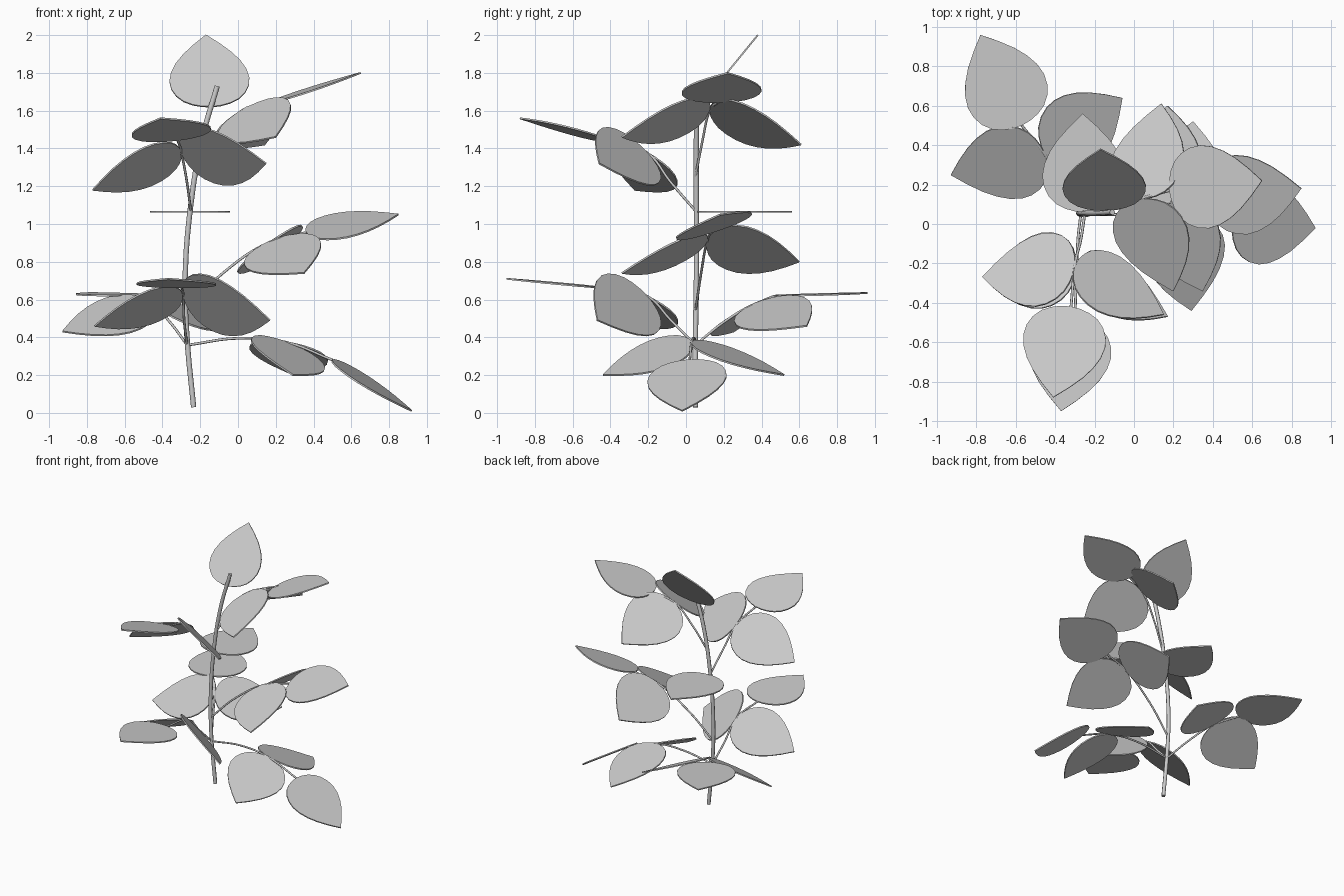
import bpy
import bmesh
from mathutils import Vector

cube = bpy.data.objects.get("Cube")
if cube:
    bpy.data.objects.remove(cube, do_unlink=True)

# One plain grey for the whole plant
grey = bpy.data.materials.new("plain_grey")
grey.use_nodes = True
colour = (0.6, 0.6, 0.6, 1.0)
grey.diffuse_color = colour
grey.node_tree.nodes["Principled BSDF"].inputs["Base Color"].default_value = colour

# Half outline of a leaf: fraction of the length, half width
LEAF_OUTLINE = [
    (0.0, 0.0), (0.01, 0.05), (0.04, 0.1), (0.09, 0.145), (0.17, 0.182),
    (0.27, 0.205), (0.38, 0.212), (0.5, 0.2), (0.62, 0.172),
    (0.74, 0.13), (0.87, 0.07), (1.0, 0.0),
]
LEAF_THICKNESS = 0.009
STEM_RADIUS = 0.014
TWIG_RADIUS = 0.007


def link(name, data):
    data.materials.append(grey)
    obj = bpy.data.objects.new(name, data)
    bpy.context.scene.collection.objects.link(obj)
    return obj


def make_leaf(name, base, tip, side):
    """Flat pointed leaf from base to tip, spreading along the side direction."""
    base, tip, side = Vector(base), Vector(tip), Vector(side)
    along = tip - base
    axis = along.normalized()
    across = (side - axis * side.dot(axis)).normalized()
    normal = across.cross(axis)
    outline = LEAF_OUTLINE + [(t, -w) for t, w in reversed(LEAF_OUTLINE[1:-1])]

    bm = bmesh.new()
    lift = normal * LEAF_THICKNESS / 2
    verts = [bm.verts.new(base + along * t + across * w - lift) for t, w in outline]
    blade = bm.faces.new(verts)
    grown = bmesh.ops.extrude_face_region(bm, geom=[blade], use_keep_orig=True)
    top = [v for v in grown["geom"] if isinstance(v, bmesh.types.BMVert)]
    bmesh.ops.translate(bm, verts=top, vec=lift * 2)
    bmesh.ops.recalc_face_normals(bm, faces=bm.faces)
    mesh = bpy.data.meshes.new(name)
    bm.to_mesh(mesh)
    bm.free()
    return link(name, mesh)


def make_stalk(name, path, radius):
    """Round stalk that bends smoothly through the path points."""
    curve = bpy.data.curves.new(name, "CURVE")
    curve.dimensions = "3D"
    curve.bevel_depth = radius
    curve.bevel_resolution = 2
    curve.resolution_u = 6
    curve.use_fill_caps = True
    spline = curve.splines.new("BEZIER")
    spline.bezier_points.add(len(path) - 1)
    for point, position in zip(spline.bezier_points, path):
        point.co = position
        point.handle_left_type = point.handle_right_type = "AUTO"
    return link(name, curve)


def make_branch(name, path, end_leaf, first_leaf, second_leaf):
    """Twig with a leaf at its end and a pair at its last joint.
    Each leaf is given as its tip and its side direction."""
    make_stalk(name + "_twig", path, TWIG_RADIUS)
    make_leaf(name + "_end_leaf", path[-1], *end_leaf)
    make_leaf(name + "_first_side_leaf", path[-2], *first_leaf)
    make_leaf(name + "_second_side_leaf", path[-2], *second_leaf)


# Main stem, with its top leaf and a level leaf behind
make_stalk("main_stem", [
    (-0.235, 0.05, 0.03), (-0.27, 0.05, 0.4), (-0.28, 0.055, 0.7),
    (-0.25, 0.055, 1.1), (-0.19, 0.055, 1.45), (-0.11, 0.06, 1.73),
], STEM_RADIUS)
make_leaf("top_leaf", (-0.14, 0.07, 1.62), (-0.17, 0.38, 2.0), (1, 0, 0))
make_leaf("level_back_leaf", (-0.25, 0.06, 1.065), (-0.26, 0.56, 1.065), (1, 0, 0))

# Lower whorl of three branches
make_branch(
    "lower_left",
    [(-0.26, 0.05, 0.36), (0, 0.045, 0.395), (0.25, 0.03, 0.375), (0.5, 0.02, 0.28)],
    end_leaf=((0.92, -0.02, 0.01), (0, 0.4, 0.06)),
    first_leaf=((0.29, -0.44, 0.2), (0.38, 0.05, -0.15)),
    second_leaf=((0.3, 0.52, 0.2), (0.4, 0, -0.08)),
)
make_branch(
    "lower_front",
    [(-0.27, 0.05, 0.36), (-0.285, -0.08, 0.49), (-0.29, -0.21, 0.62), (-0.3, -0.47, 0.665)],
    end_leaf=((-0.37, -0.95, 0.71), (0.42, -0.06, 0)),
    first_leaf=((-0.76, -0.28, 0.46), (0, -0.38, 0.18)),
    second_leaf=((0.17, -0.47, 0.49), (0.1, -0.33, 0.22)),
)
make_branch(
    "lower_back",
    [(-0.27, 0.05, 0.36), (-0.36, 0.2, 0.48), (-0.45, 0.35, 0.57), (-0.57, 0.5, 0.62)],
    end_leaf=((-0.78, 0.96, 0.635), (0.38, 0.17, 0)),
    first_leaf=((-0.93, 0.25, 0.43), (-0.1, 0.35, 0.18)),
    second_leaf=((-0.06, 0.64, 0.46), (-0.2, 0.3, 0.15)),
)

# Single branch halfway up
make_branch(
    "middle_left",
    [(-0.28, 0.05, 0.54), (-0.08, 0.08, 0.74), (0.17, 0.11, 0.905), (0.36, 0.13, 0.955)],
    end_leaf=((0.85, 0.18, 1.05), (-0.03, 0.4, 0.13)),
    first_leaf=((0.35, -0.34, 0.74), (0.4, 0.1, 0.17)),
    second_leaf=((0.17, 0.6, 0.8), (0.33, 0, 0.24)),
)

# Two upper branches
make_branch(
    "upper_front",
    [(-0.25, 0.05, 1.07), (-0.27, -0.08, 1.22), (-0.3, -0.21, 1.38), (-0.32, -0.42, 1.445)],
    end_leaf=((-0.41, -0.88, 1.56), (0.42, -0.1, 0.06)),
    first_leaf=((-0.77, -0.27, 1.18), (0, -0.37, 0.22)),
    second_leaf=((0.15, -0.46, 1.32), (0.1, -0.33, 0.22)),
)
make_branch(
    "upper_left",
    [(-0.225, 0.05, 1.25), (-0.12, 0.085, 1.43), (0.02, 0.125, 1.6), (0.18, 0.17, 1.645)],
    end_leaf=((0.65, 0.22, 1.8), (0, 0.42, 0.02)),
    first_leaf=((0.2, -0.34, 1.46), (0.35, 0.1, 0.22)),
    second_leaf=((0.14, 0.61, 1.42), (0.35, -0.05, 0.22)),
)
